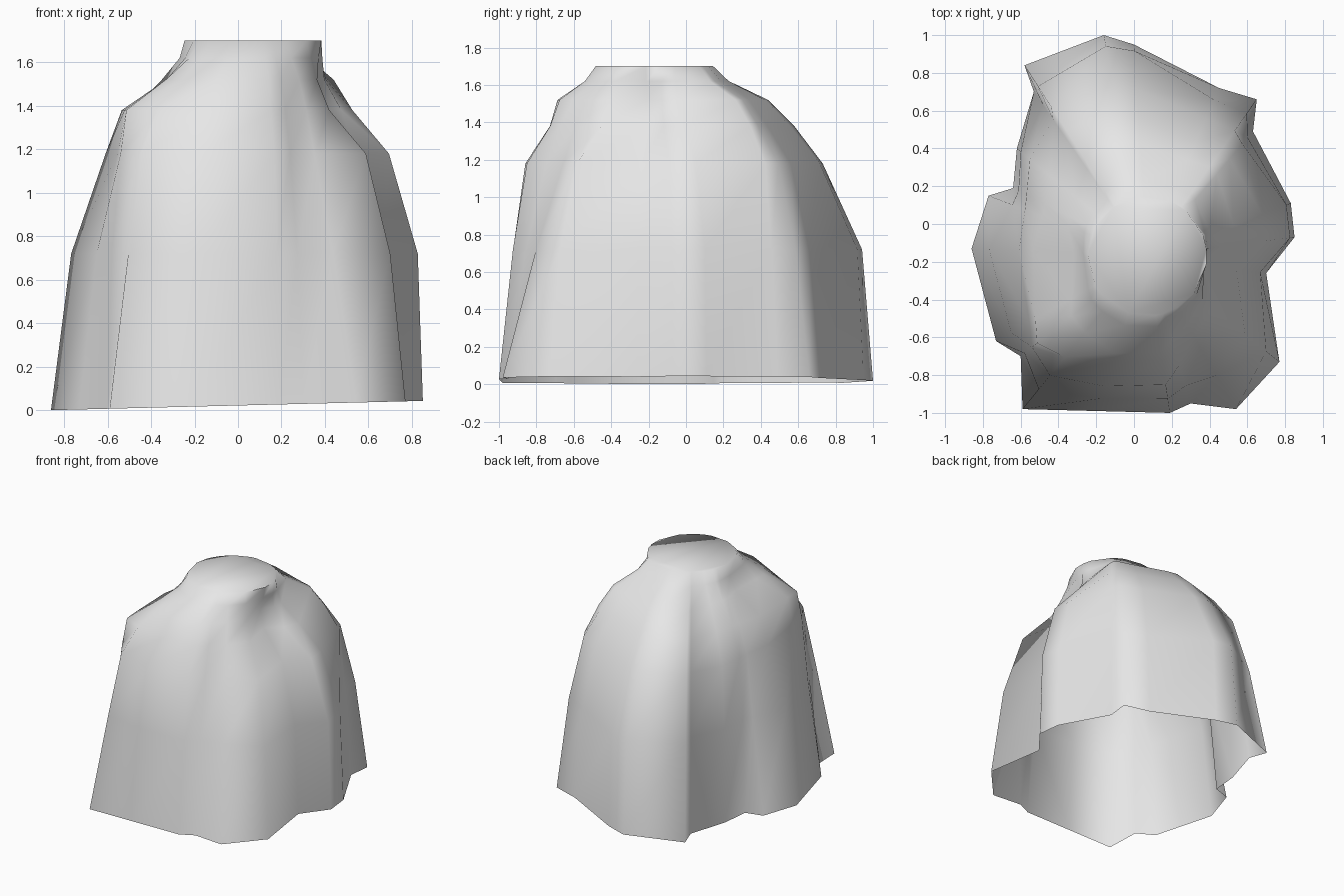
import bpy
import math
from mathutils import Vector

default_cube = bpy.data.objects.get("Cube")
if default_cube:
    bpy.data.objects.remove(default_cube, do_unlink=True)

# Stone colour
stone = bpy.data.materials.new("stone_grey")
stone.use_nodes = True
grey = (0.8, 0.8, 0.8, 1.0)
stone.diffuse_color = grey
shader = stone.node_tree.nodes["Principled BSDF"]
shader.inputs["Base Color"].default_value = grey

# Each ridge of the rock: foot x, foot y, then how far out it stays
# at the flank, shoulder, ledge and brow (fraction of its foot radius)
ridges = [
    # back left
    (-.16, 1.0, .95, .77, .64, .52),
    (-.58, .84, .89, .78, .66, .52),
    (-.53, .70, .92, .83, .70, .53),
    (-.62, .40, .97, .90, .74, .55),
    (-.64, .19, .96, .90, .76, .58),
    (-.77, .15, .85, .77, .66, .50),
    (-.86, -.13, .90, .73, .65, .42),
    # front shelf
    (-.73, -.62, .90, .78, .74, .50),
    (-.60, -.70, .97, .91, .87, .60),
    (-.59, -.98, .87, .78, .66, .50),
    (-.20, -.99, .92, .84, .68, .63),
    (.19, -1.0, .91, .82, .67, .61),
    (.30, -.95, .88, .74, .64, .56),
    # front gully and side
    (.54, -.98, .78, .60, .52, .45),
    (.77, -.73, .90, .74, .50, .42),
    (.70, -.26, .95, .75, .48, .43),
    (.85, -.07, .97, .80, .52, .42),
    (.83, .11, .97, .80, .60, .44),
    # rear bulge
    (.63, .49, .95, .90, .78, .66),
    (.65, .66, .91, .80, .67, .57),
    (.45, .72, .93, .82, .68, .57),
    (.00, .95, .97, .79, .65, .53),
]
centre = Vector((0.07, -0.17))
FLANK, SHOULDER, LEDGE, BROW, NECK, CROWN = 0.72, 1.18, 1.38, 1.52, 1.62, 1.7


def ridge_points(x, y, flank, shoulder, ledge, brow):
    """Points of one ridge from the ground up to the crown rim."""
    reach = Vector((x, y)) - centre
    rim = reach.normalized() * Vector((0.29, 0.34)).length / math.sqrt(2)
    levels = [
        (reach, 0.022 + 0.025 * x),
        (reach * flank, FLANK),
        (reach * shoulder, SHOULDER),
        (reach * ledge, LEDGE),
        (reach * brow, BROW),
        ((reach * brow).lerp(rim, 0.7), NECK),
        (rim, CROWN),
    ]
    return [(*(centre + offset), z) for offset, z in levels]


# Loft the ridges into an open shell, closed only at the crown
columns = [ridge_points(*ridge) for ridge in ridges]
count, height = len(columns), len(columns[0])
verts = [point for column in columns for point in column]
faces = []
for i in range(count):
    here, after = i * height, (i + 1) % count * height
    for k in range(height - 1):
        faces.append((here + k, here + k + 1, after + k + 1, after + k))
# Crown cap
faces.append([i * height + height - 1 for i in reversed(range(count))])

mesh = bpy.data.meshes.new("rock_shell")
mesh.from_pydata(verts, [], faces)
mesh.flip_normals()
mesh.materials.append(stone)
mesh.validate()
rock = bpy.data.objects.new("rock_shell", mesh)
bpy.context.collection.objects.link(rock)

# Soft weathered shading
bpy.context.view_layer.objects.active = rock
rock.select_set(True)
bpy.ops.object.shade_smooth_by_angle(angle=math.radians(85))
